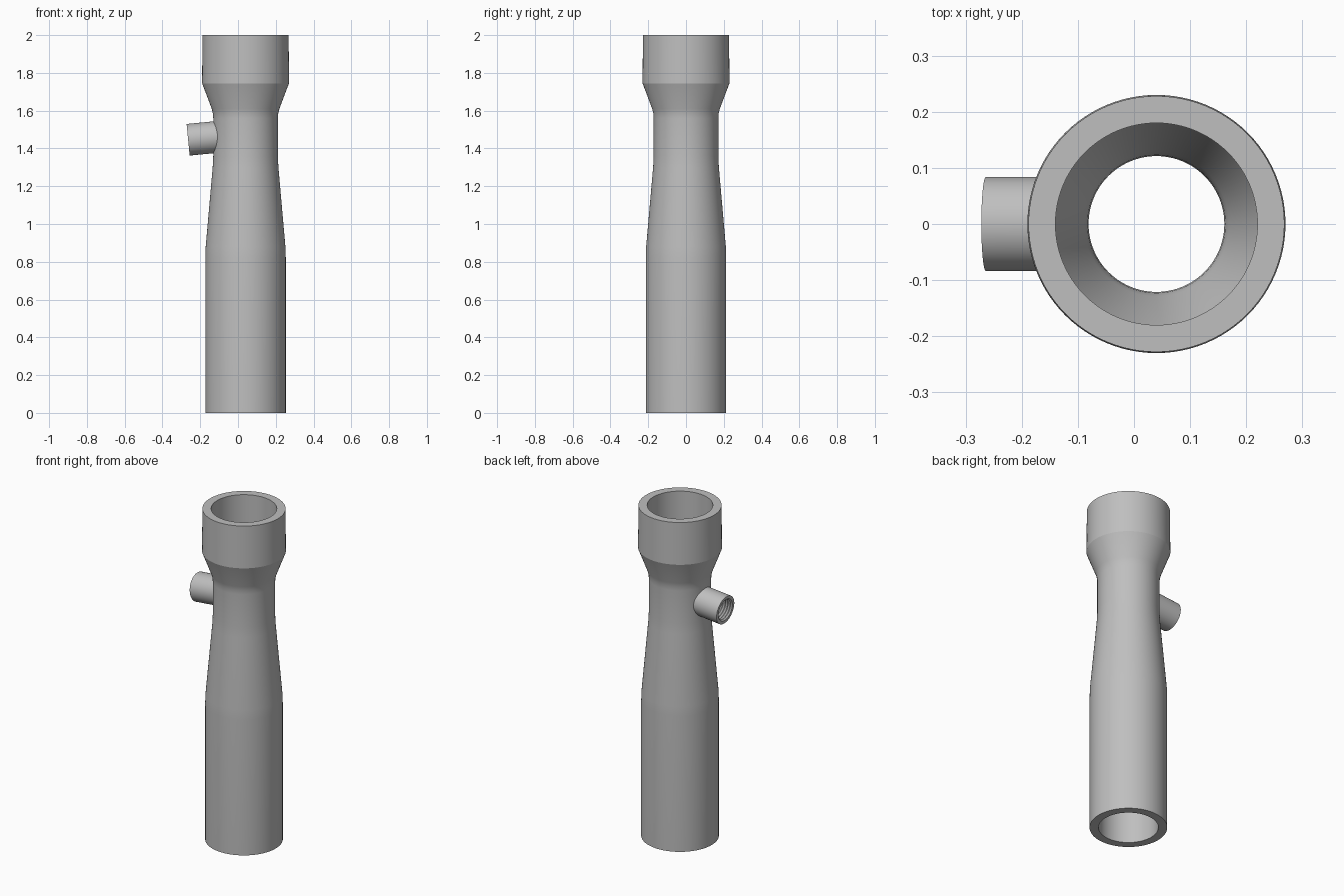
import bpy, bmesh, math
from mathutils import Matrix, Vector

cube = bpy.data.objects.get("Cube")
if cube:
    bpy.data.objects.remove(cube, do_unlink=True)

AXIS_X = 0.04          # pipe centre line
TILT = math.radians(5.5)

grey = bpy.data.materials.new("plain grey")
grey.use_nodes = True
colour = (0.52, 0.52, 0.52, 1)
grey.diffuse_color = colour
grey.node_tree.nodes["Principled BSDF"].inputs["Base Color"].default_value = colour


def lathe(name, profile, sides, matrix):
    """Revolve a closed (radius, height) loop; radius 0 points lie on the axis."""
    bm = bmesh.new()
    verts = [bm.verts.new((r, 0, z)) for r, z in profile]
    edges = [bm.edges.new((verts[i - 1], v)) for i, v in enumerate(verts)
             if profile[i][0] > 0 or profile[i - 1][0] > 0]
    bmesh.ops.spin(bm, geom=verts + edges, cent=(0, 0, 0), axis=(0, 0, 1),
                   angle=2 * math.pi, steps=sides, use_duplicate=False)
    bmesh.ops.remove_doubles(bm, verts=bm.verts[:], dist=0.00005)
    bmesh.ops.dissolve_degenerate(bm, edges=bm.edges[:], dist=0.00001)
    bmesh.ops.recalc_face_normals(bm, faces=bm.faces[:])
    bm.transform(matrix)
    mesh = bpy.data.meshes.new(name)
    bm.to_mesh(mesh)
    bm.free()
    mesh.materials.append(grey)
    obj = bpy.data.objects.new(name, mesh)
    bpy.context.collection.objects.link(obj)
    return obj


def combine(target, other, operation):
    """Apply a boolean and discard the helper."""
    mod = target.modifiers.new(operation.lower(), 'BOOLEAN')
    mod.operation, mod.object, mod.solver = operation, other, 'EXACT'
    bpy.context.view_layer.objects.active = target
    bpy.ops.object.modifier_apply(modifier=mod.name)
    bpy.data.objects.remove(other, do_unlink=True)


# Hollow pipe: wide base, narrow throat, flared collar
outside = [(0.213, 0), (0.213, 0.82), (0.211, 0.88), (0.174, 1.30), (0.171, 1.36),
           (0.171, 1.56), (0.173, 1.585), (0.179, 1.61), (0.23, 1.745), (0.228, 2)]
inside = [(0.18, 2), (0.18, 1.745), (0.129, 1.61), (0.123, 1.585), (0.121, 1.56),
          (0.121, 1.36), (0.124, 1.30), (0.161, 0.88), (0.164, 0.82), (0.164, 0)]
pipe = lathe("pipe_body", outside + inside, 96, Matrix.Translation((AXIS_X, 0, 0)))

# Side port, pointing outward to the right and slightly down
outward = Vector((-math.cos(TILT), 0, -math.sin(TILT)))
place = (Matrix.Translation((-0.264, 0, 1.446))
         @ outward.to_track_quat('Z', 'Y').to_matrix().to_4x4())
port = lathe("side_port", [(0, 0), (0.084, 0), (0.084, -0.17), (0, -0.17)], 64, place)
combine(pipe, port, 'UNION')

# Threaded bore through the port into the throat
thread = [(0, 0.02), (0.066, 0.02)]
for i in range(8):
    z = -0.016 * i
    thread += [(0.066, z), (0.058, z - 0.008)]
thread += [(0.058, -0.23), (0, -0.23)]
bore = lathe("port_bore", thread, 48, place)
combine(pipe, bore, 'DIFFERENCE')

bpy.ops.object.select_all(action='DESELECT')
pipe.select_set(True)
bpy.context.view_layer.objects.active = pipe
bpy.ops.object.shade_smooth_by_angle(angle=math.radians(14))
